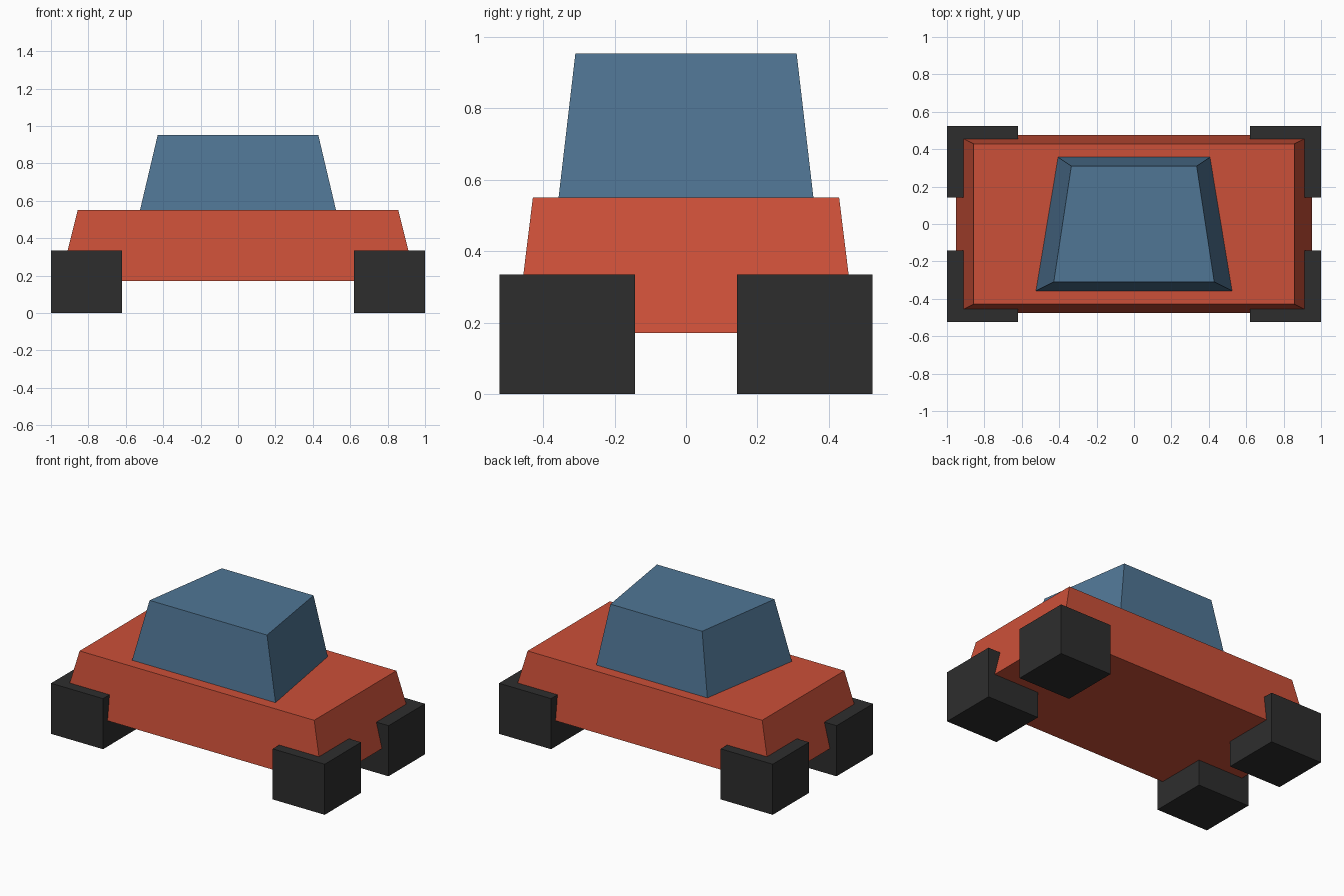
import bpy
import bmesh

cube = bpy.data.objects.get("Cube")
if cube:
    bpy.data.objects.remove(cube, do_unlink=True)


def material(name, rgb):
    mat = bpy.data.materials.new(name)
    mat.use_nodes = True
    color = (*rgb, 1.0)
    mat.diffuse_color = color
    bsdf = next(n for n in mat.node_tree.nodes if n.type == 'BSDF_PRINCIPLED')
    bsdf.inputs["Base Color"].default_value = color
    return mat


def tapered_box(name, bottom, top, z0, z1, mat, centre=(0, 0)):
    """Box whose ends are trapezoids: (front half width, back half width, half depth)."""
    bm = bmesh.new()
    bmesh.ops.create_cube(bm, size=2)
    for v in bm.verts:
        front, back, depth = top if v.co.z > 0 else bottom
        v.co.x *= front if v.co.y < 0 else back
        v.co.y *= depth
        v.co.z = z1 if v.co.z > 0 else z0
    mesh = bpy.data.meshes.new(name)
    bm.to_mesh(mesh)
    bm.free()
    mesh.materials.append(mat)
    obj = bpy.data.objects.new(name, mesh)
    obj.location = (*centre, 0)
    bpy.context.collection.objects.link(obj)
    return obj


red = material("body red", (0.6, 0.08, 0.04))
blue = material("cabin blue", (0.08, 0.18, 0.3))
black = material("tyre black", (0.027, 0.027, 0.027))

# Body and cabin, the cabin narrowing towards the back
tapered_box("body", (0.952, 0.952, 0.476), (0.857, 0.857, 0.429), 0.17, 0.55, red)
tapered_box("cabin", (0.524, 0.406, 0.357), (0.429, 0.335, 0.31), 0.55, 0.953, blue)

# Four block wheels at the corners
wheel = (0.19, 0.19, 0.19)
for side, sx in (("left", 1), ("right", -1)):
    for end, sy in (("front", -1), ("back", 1)):
        tapered_box(f"{end}_{side}_wheel", wheel, wheel, 0, 0.334, black,
                    (sx * 0.81, sy * 0.333))
